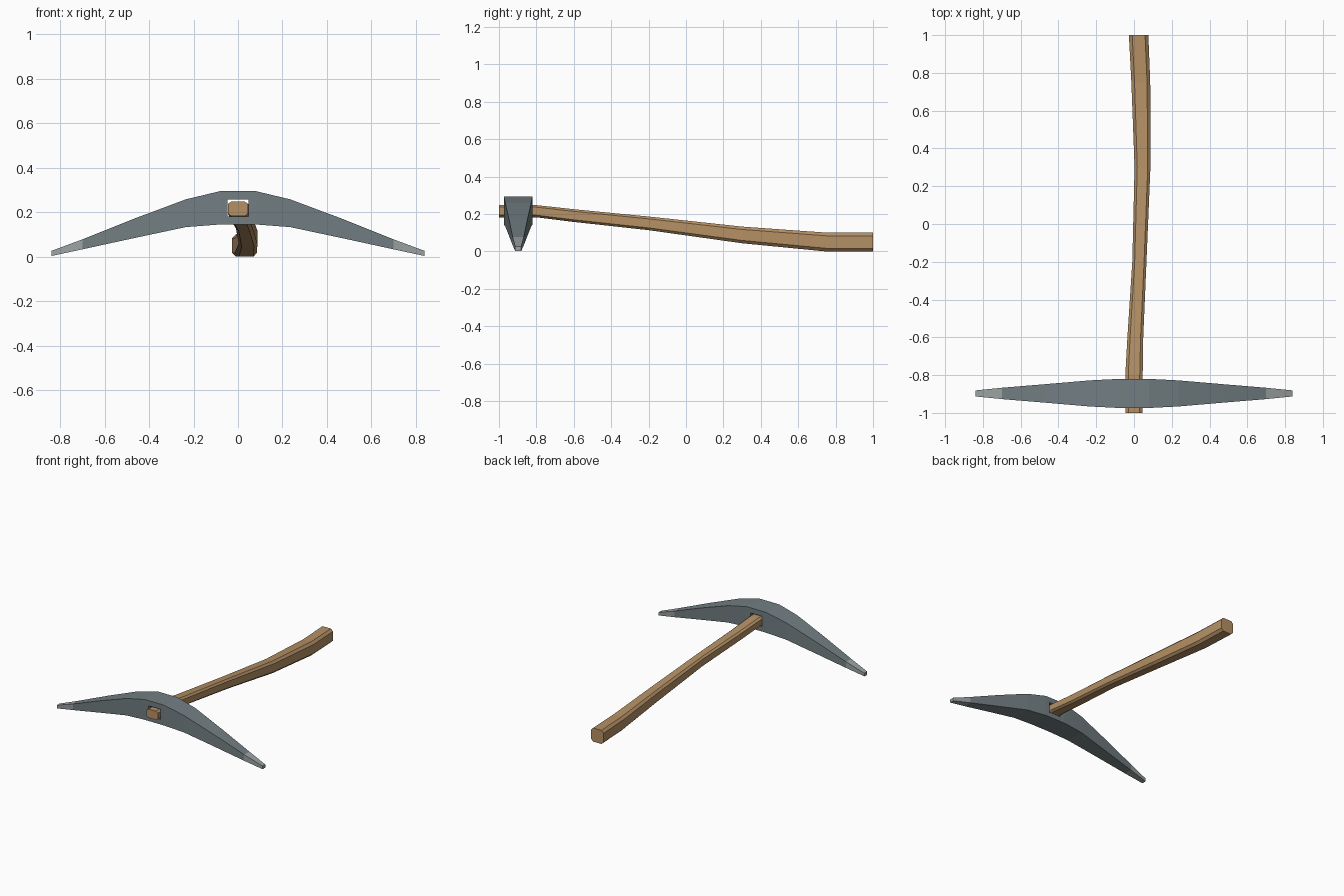
import bpy, bmesh

if "Cube" in bpy.data.objects:
    bpy.data.objects.remove(bpy.data.objects["Cube"])


def material(name, rgb):
    m = bpy.data.materials.new(name)
    m.diffuse_color = (*rgb, 1)
    m.use_nodes = True
    m.node_tree.nodes["Principled BSDF"].inputs["Base Color"].default_value = m.diffuse_color
    return m


def loft(name, rings, mat):
    """Skin a list of equal-length point rings into a closed flat-shaded solid."""
    bm = bmesh.new()
    loops = [[bm.verts.new(p) for p in ring] for ring in rings]
    n = len(loops[0])
    for a, b in zip(loops, loops[1:]):
        for i in range(n):
            j = (i + 1) % n
            bm.faces.new((a[i], a[j], b[j], b[i]))
    bm.faces.new(loops[0])
    bm.faces.new(loops[-1])
    bmesh.ops.recalc_face_normals(bm, faces=bm.faces)
    me = bpy.data.meshes.new(name)
    bm.to_mesh(me)
    bm.free()
    me.materials.append(mat)
    ob = bpy.data.objects.new(name, me)
    bpy.context.collection.objects.link(ob)
    return ob


HEAD_Y = -0.897
steel = material("steel", (0.17, 0.21, 0.225))
bright = material("bright_steel", (0.33, 0.36, 0.36))
wood = material("wood", (0.46, 0.28, 0.13))

# Head stations: x, half depth, bottom z, top z
arm = [(0.08, 0.077, 0.145, 0.295), (0.235, 0.069, 0.133, 0.258),
       (0.47, 0.049, 0.083, 0.170), (0.70, 0.030, 0.033, 0.078)]
tip = [arm[-1], (0.84, 0.016, 0.003, 0.026)]


def head_ring(station, side=1):
    x, d, lo, hi = station
    return [(side * x, HEAD_Y + sy * d, z)
            for sy, z in ((-1, lo), (1, lo), (1, hi), (-1, hi))]


# Curved steel head
head = loft("pick_head", [head_ring(s, -1) for s in reversed(arm)]
            + [head_ring(s) for s in arm], steel)

# Bright sharpened tips
for side, label in ((-1, "left"), (1, "right")):
    loft(label + "_tip", [head_ring(s, side) for s in tip], bright)

# Rectangular eye through the head
cutter = loft("eye_cutter", [[(-0.048, y, 0.181), (0.048, y, 0.181),
                              (0.048, y, 0.257), (-0.048, y, 0.257)]
                             for y in (-1.1, -0.7)], steel)
mod = head.modifiers.new("eye", "BOOLEAN")
mod.operation = "DIFFERENCE"
mod.solver = "EXACT"
mod.object = cutter
bpy.context.view_layer.objects.active = head
bpy.ops.object.modifier_apply(modifier="eye")
bpy.data.objects.remove(cutter)

# Bent wooden handle: y, left x, right x, bottom z, top z
handle = [(-1.0, -0.046, 0.046, 0.183, 0.248), (-0.8, -0.046, 0.046, 0.183, 0.248),
          (-0.6, -0.035, 0.049, 0.158, 0.226), (-0.2, -0.009, 0.066, 0.114, 0.187),
          (0.3, 0.003, 0.087, 0.044, 0.133), (0.75, -0.014, 0.086, 0.0, 0.101),
          (1.0, -0.027, 0.076, 0.0, 0.101)]


def handle_ring(y, x0, x1, z0, z1):
    cx, cz = 0.17 * (x1 - x0), 0.17 * (z1 - z0)
    return [(x, y, z) for x, z in (
        (x0 + cx, z0), (x1 - cx, z0), (x1, z0 + cz), (x1, z1 - cz),
        (x1 - cx, z1), (x0 + cx, z1), (x0, z1 - cz), (x0, z0 + cz))]


loft("handle", [handle_ring(*s) for s in handle], wood)
